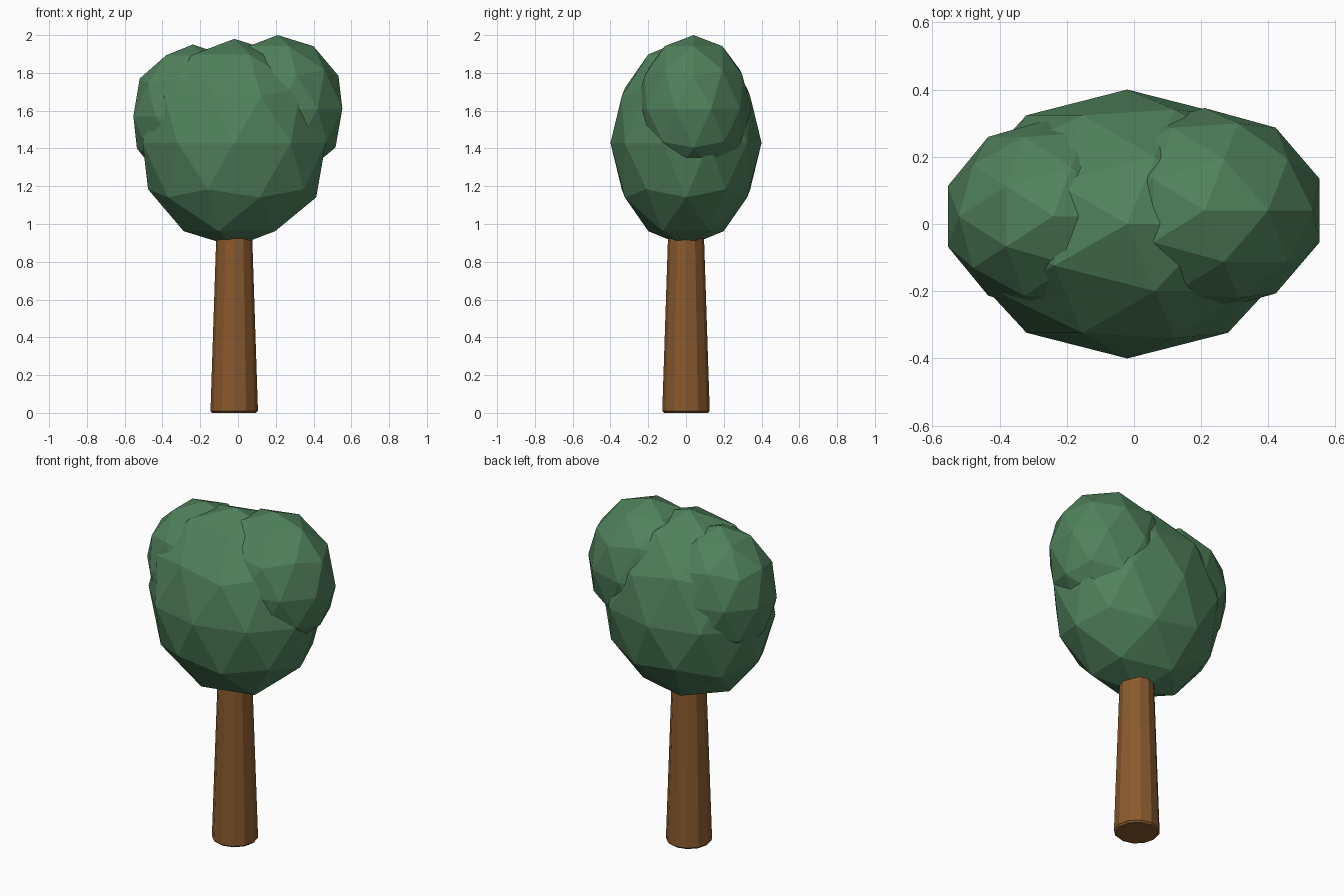
import bpy
import bmesh
from mathutils import Matrix, Vector

if "Cube" in bpy.data.objects:
    bpy.data.objects.remove(bpy.data.objects["Cube"], do_unlink=True)


def make_material(name, color):
    mat = bpy.data.materials.new(name)
    mat.use_nodes = True
    mat.diffuse_color = color
    mat.node_tree.nodes["Principled BSDF"].inputs["Base Color"].default_value = color
    return mat


def add_object(name, bm, mat):
    mesh = bpy.data.meshes.new(name)
    bm.to_mesh(mesh)
    bm.free()
    mesh.materials.append(mat)
    obj = bpy.data.objects.new(name, mesh)
    bpy.context.collection.objects.link(obj)
    return obj


def foliage(name, center, radii, mat):
    bm = bmesh.new()
    placement = Matrix.Translation(center) @ Matrix.Diagonal((*radii, 1))
    bmesh.ops.create_icosphere(bm, subdivisions=2, radius=1, matrix=placement)
    return add_object(name, bm, mat)


leaf_green = make_material("leaf green", (0.08, 0.22, 0.107, 1))
bark_brown = make_material("bark brown", (0.25, 0.102, 0.027, 1))

# Tapered trunk with a softened bottom rim
height = 1.0
bm = bmesh.new()
bmesh.ops.create_cone(bm, cap_ends=True, segments=12, radius1=0.126, radius2=0.093,
                      depth=height, matrix=Matrix.Translation((-0.02, 0, height / 2)))
rim = [e for e in bm.edges if all(v.co.z < 0.01 for v in e.verts)]
bmesh.ops.bevel(bm, geom=rim, offset=0.01, segments=1, affect='EDGES')
add_object("trunk", bm, bark_brown)

# Three overlapping faceted leaf masses
foliage("main_foliage", Vector((-0.02, 0, 1.43)), (0.51, 0.4, 0.55), leaf_green)
foliage("left_foliage", Vector((0.21, 0.04, 1.61)), (0.36, 0.305, 0.39), leaf_green)
foliage("right_foliage", Vector((-0.24, 0.023, 1.57)), (0.33, 0.292, 0.38), leaf_green)
